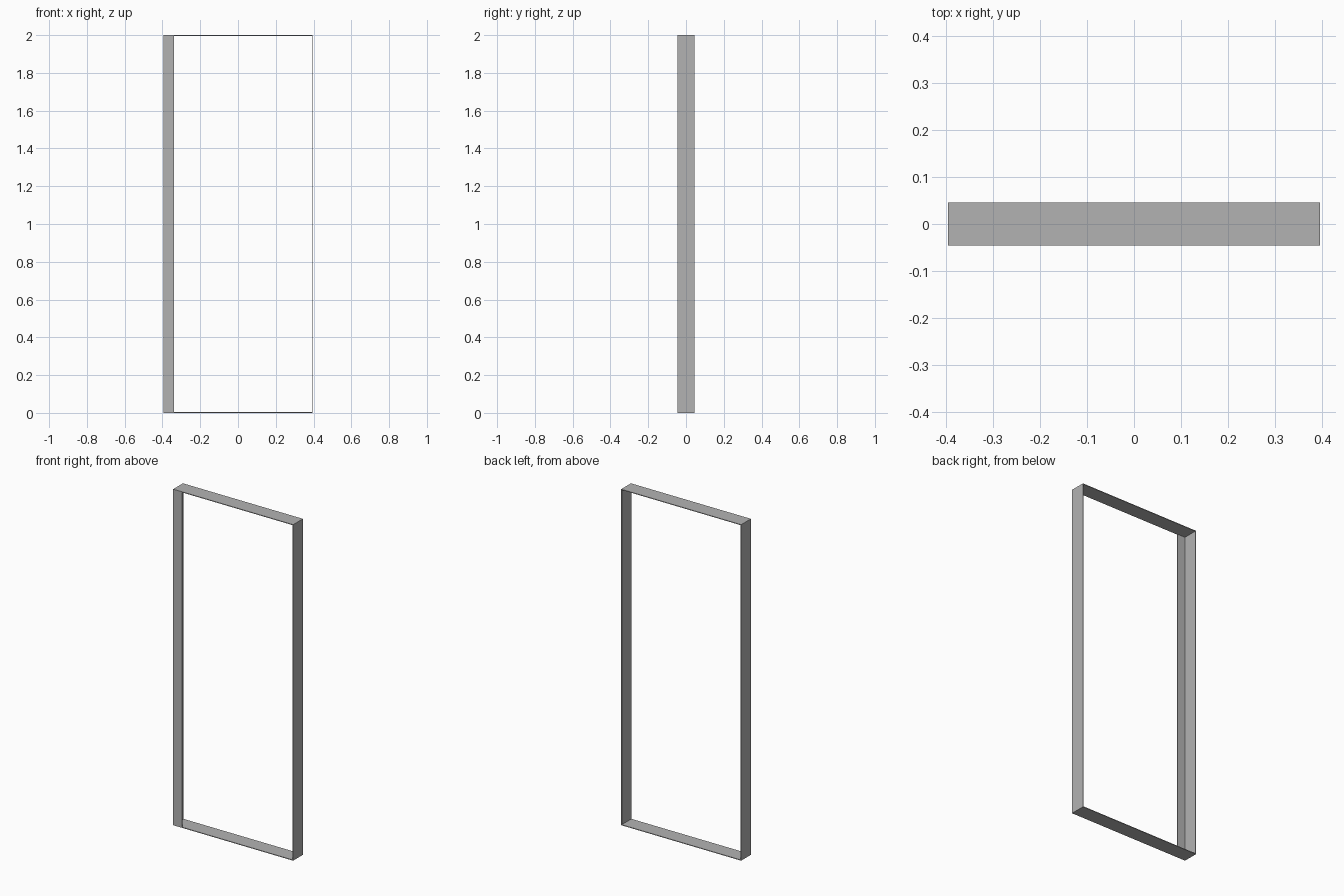
import bpy

# Clear the starter cube
cube = bpy.data.objects.get("Cube")
if cube:
    bpy.data.objects.remove(cube, do_unlink=True)

WIDTH, DEPTH, HEIGHT = 0.79, 0.091, 2.0
SHEET = 0.004      # sheet thickness
LIP = 0.057        # width of the front flange

grey = bpy.data.materials.new("plain grey")
grey.use_nodes = True
colour = (0.45, 0.45, 0.45, 1.0)
grey.diffuse_color = colour
grey.node_tree.nodes["Principled BSDF"].inputs["Base Color"].default_value = colour


def panel(name, low, high):
    """Box between two opposite corners."""
    centre = [(a + b) / 2 for a, b in zip(low, high)]
    bpy.ops.mesh.primitive_cube_add(size=1, location=centre)
    obj = bpy.context.object
    obj.name = name
    obj.scale = [b - a for a, b in zip(low, high)]
    bpy.ops.object.transform_apply(location=False, rotation=False, scale=True)
    obj.data.materials.append(grey)
    return obj


x, y = WIDTH / 2, DEPTH / 2

# Upright side sheets
panel("right_side", (-x, -y, 0), (-x + SHEET, y, HEIGHT))
panel("left_side", (x - SHEET, -y, 0), (x, y, HEIGHT))

# Top and bottom sheets fitted between the sides
for name, z in (("bottom_sheet", 0), ("top_sheet", HEIGHT - SHEET)):
    panel(name, (-x + SHEET, -y, z), (x - SHEET, y, z + SHEET))

# Flange along the front of the right side
panel("front_flange", (-x + SHEET, -y, SHEET),
      (-x + LIP, -y + SHEET, HEIGHT - SHEET))
